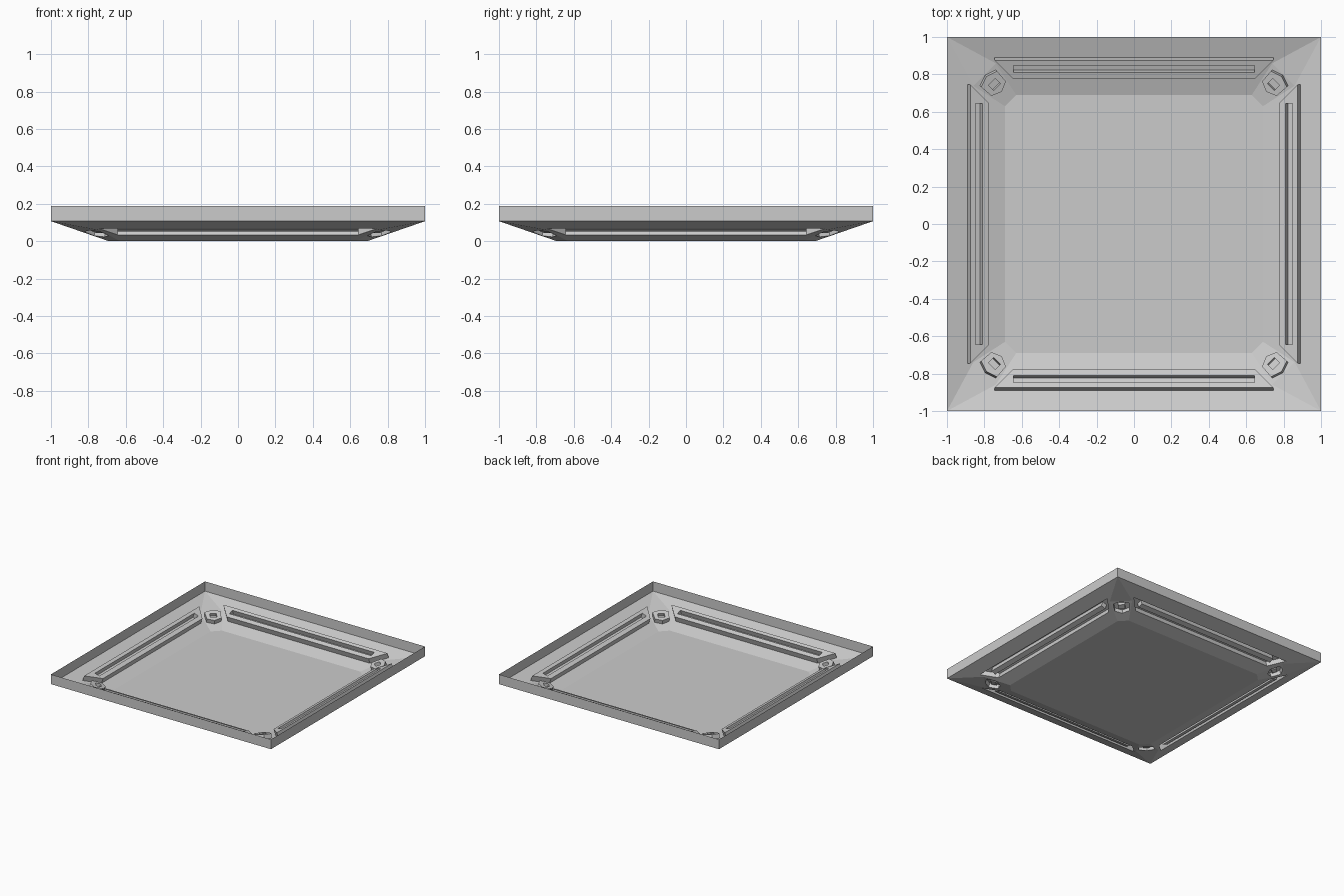
import bpy, bmesh, math
from mathutils import Vector, Matrix
from mathutils.geometry import tessellate_polygon

if "Cube" in bpy.data.objects:
    bpy.data.objects.remove(bpy.data.objects["Cube"], do_unlink=True)

# One grey for the whole tray
grey = bpy.data.materials.new("light_grey")
grey.use_nodes = True
colour = (0.6, 0.6, 0.6, 1)
grey.diffuse_color = colour
grey.node_tree.nodes["Principled BSDF"].inputs["Base Color"].default_value = colour

# Main levels and half widths
RIM_LOW, RIM_TOP = 0.107, 0.187
FLOOR, CHAMFER = 0.69, 0.63
SLOPE = RIM_LOW / (1 - FLOOR)
PAD = (0.859, 0.739)          # where the corner pad meets the side slope
ROOT = math.sqrt(2)


def finish(name, polys, turn=0.0):
    """Weld a list of polygons into one flat-shaded object."""
    bm = bmesh.new()
    for poly in polys:
        bm.faces.new([bm.verts.new(p) for p in poly])
    bmesh.ops.remove_doubles(bm, verts=bm.verts, dist=1e-5)
    bmesh.ops.recalc_face_normals(bm, faces=bm.faces)
    if sum(f.normal.z * f.calc_area() for f in bm.faces) < 0:
        bmesh.ops.reverse_faces(bm, faces=bm.faces)
    bmesh.ops.transform(bm, matrix=Matrix.Rotation(turn, 4, 'Z'), verts=bm.verts)
    mesh = bpy.data.meshes.new(name)
    bm.to_mesh(mesh)
    bm.free()
    mesh.materials.append(grey)
    obj = bpy.data.objects.new(name, mesh)
    bpy.context.collection.objects.link(obj)
    return obj


def mirrored(half):
    """Close a half outline by mirroring it across the middle."""
    return half + [(r, -t) for r, t in reversed(half) if t > 0]


def ring(outer, inner):
    """Fill between an outline and a hole."""
    pts = outer + inner
    return [[pts[i] for i in tri] for tri in tessellate_polygon([outer, inner])]


def walls(a, b):
    n = len(a)
    return [[a[i], a[(i + 1) % n], b[(i + 1) % n], b[i]] for i in range(n)]


def embossed(outline, pad, slot, start, slope, height, depth):
    """Sloped sheet with a raised pad that holds a sunken slot."""
    normal = Vector((-slope, 0, 1)).normalized()

    def lift(half, level):
        return [Vector((r, t, (r - start) * slope)) + normal * level
                for r, t in mirrored(half)]

    base, top = lift(pad, 0), lift(pad, height)
    lip, bed = lift(slot, height), lift(slot, height - depth)
    return (ring(lift(outline, 0), base) + walls(base, top)
            + ring(top, lip) + walls(lip, bed) + [bed])


# Flat floor with clipped corners
floor = []
for k in range(4):
    spin = Matrix.Rotation(k * math.pi / 2, 4, 'Z')
    floor += [spin @ Vector((FLOOR, -CHAMFER, 0)), spin @ Vector((FLOOR, CHAMFER, 0))]
finish("tray_floor", [floor])

# Upright rim
low = [Vector((x, y, RIM_LOW)) for x, y in ((-1, -1), (1, -1), (1, 1), (-1, 1))]
high = [Vector((p.x, p.y, RIM_TOP)) for p in low]
finish("rim", walls(low, high))

# Sloped sides, each with a long raised panel
side = embossed(
    outline=[(FLOOR, CHAMFER), PAD, (1, 1)],
    pad=[(0.79, 0.645), (0.89, 0.747)],
    slot=[(0.825, 0.645), (0.863, 0.645)],
    start=FLOOR, slope=SLOPE, height=0.045, depth=0.04)
for k, label in enumerate(("left", "back", "right", "front")):
    finish(label + "_side", side, k * math.pi / 2)

# Corner pads, each with a raised six-sided bracket
inner = ((FLOOR + CHAMFER) / ROOT, (FLOOR - CHAMFER) / ROOT)
outer = (sum(PAD) / ROOT, (PAD[0] - PAD[1]) / ROOT)
pad_z = (PAD[0] - FLOOR) * SLOPE
corner = embossed(
    outline=[inner, outer],
    pad=[(1.01, 0), (1.033, 0.055), (1.105, 0.06), (1.125, 0)],
    slot=[(1.045, 0.025), (1.085, 0.025)],
    start=inner[0], slope=pad_z / (outer[0] - inner[0]), height=0.035, depth=0.025)
corner.append([Vector((outer[0], -outer[1], pad_z)), Vector((ROOT, 0, RIM_LOW)),
               Vector((outer[0], outer[1], pad_z))])
for k, label in enumerate(("back_left", "back_right", "front_right", "front_left")):
    finish(label + "_corner", corner, math.pi / 4 + k * math.pi / 2)
